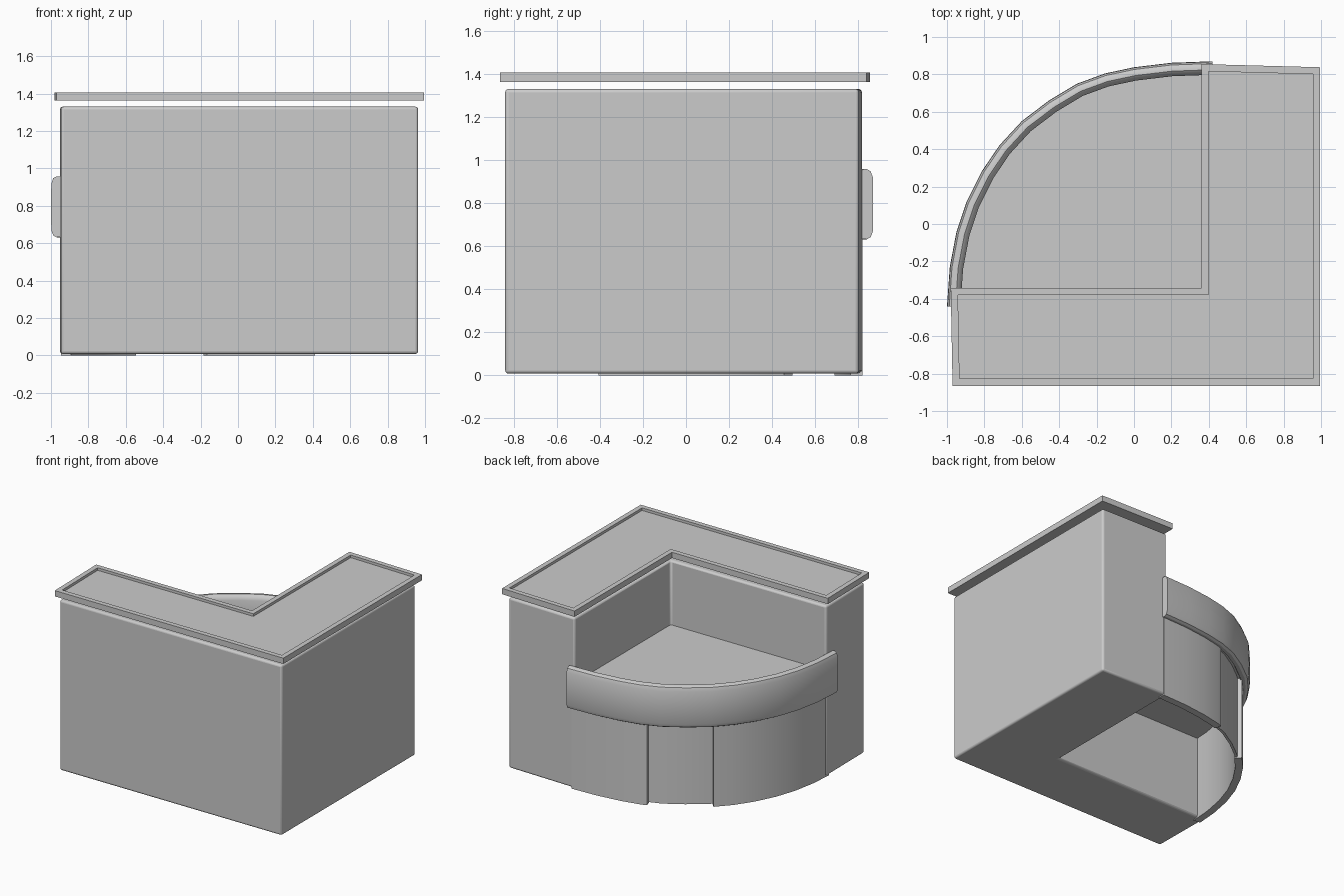
import bpy, bmesh
from mathutils import Vector

if "Cube" in bpy.data.objects:
    bpy.data.objects.remove(bpy.data.objects["Cube"])

# Outer edge of the curved rail, seen from above
ARC = [Vector(p) for p in [(-1.0, -.44), (-.985, -.23), (-.95, -.045), (-.895, .12),
       (-.815, .28), (-.72, .42), (-.60, .55), (-.455, .66), (-.305, .75),
       (-.155, .805), (0, .838), (.2, .862), (.42, .87)]]


def arc_point(t, inset):
    """Point on the arc at parameter t (0..12), moved inwards."""
    def base(u):
        i = min(max(int(u), 0), len(ARC) - 2)
        return ARC[i].lerp(ARC[i + 1], u - i)
    d = (base(min(t + .5, 12)) - base(max(t - .5, 0))).normalized()
    return base(t) + Vector((d.y, -d.x)) * inset


def finish(name, bm, angle=0.6):
    bmesh.ops.recalc_face_normals(bm, faces=bm.faces)
    me = bpy.data.meshes.new(name)
    bm.to_mesh(me)
    bm.free()
    ob = bpy.data.objects.new(name, me)
    bpy.context.collection.objects.link(ob)
    bpy.ops.object.select_all(action='DESELECT')
    bpy.context.view_layer.objects.active = ob
    ob.select_set(True)
    bpy.ops.object.shade_smooth_by_angle(angle=angle)
    return ob


def prism(outline, z0, z1):
    bm = bmesh.new()
    face = bm.faces.new([bm.verts.new((x, y, z0)) for x, y in outline])
    ext = bmesh.ops.extrude_face_region(bm, geom=[face])
    verts = [v for v in ext['geom'] if isinstance(v, bmesh.types.BMVert)]
    bmesh.ops.translate(bm, verts=verts, vec=(0, 0, z1 - z0))
    bm.normal_update()
    bmesh.ops.recalc_face_normals(bm, faces=bm.faces)
    return bm


def sweep(name, profile, t0, t1):
    """Sweep a closed (inset, z) profile along part of the arc."""
    ts = [t0] + [i for i in range(13) if t0 + .05 < i < t1 - .05] + [t1]
    bm = bmesh.new()
    rings = [[bm.verts.new((*arc_point(t, o), z)) for o, z in profile] for t in ts]
    n = len(profile)
    for a, b in zip(rings, rings[1:]):
        for i in range(n):
            j = (i + 1) % n
            bm.faces.new((a[i], a[j], b[j], b[i]))
    bm.faces.new(rings[0])
    bm.faces.new(rings[-1])
    return finish(name, bm)


# L-shaped counter body with softened edges
body = finish("counter_body", prism([(-.947, -.84), (.963, -.84), (.963, .803),
              (.385, .818), (.385, -.362), (-.952, -.362)], .008, 1.33))
bev = body.modifiers.new("soft_edges", 'BEVEL')
bev.width, bev.segments = .015, 3

# Counter top with a sunken panel inside a raised rim
bm = prism([(-.97, -.865), (.995, -.865), (.995, .838), (.36, .855),
            (.36, -.342), (-.98, -.342)], 1.362, 1.407)
top = max(bm.faces, key=lambda f: f.calc_center_median().z)
bmesh.ops.inset_region(bm, faces=[top], thickness=.038, use_even_offset=True)
ext = bmesh.ops.extrude_face_region(bm, geom=[top])
bmesh.ops.translate(bm, vec=(0, 0, -.02),
                    verts=[v for v in ext['geom'] if isinstance(v, bmesh.types.BMVert)])
if top.is_valid:
    bm.faces.remove(top)
finish("counter_top", bm)

# Quarter-round desk filling the inner corner
desk = [arc_point(i, .055) for i in range(1, 12)]
desk = [(-.945, -.375)] + [tuple(p) for p in desk] + [(.395, .80), (.395, -.375)]
finish("desk_surface", prism(desk, .65, .83))

# Curved rail with rounded edges
rail = [(.03, .632), (.012, .642), (.002, .668), (0, .80), (.002, .92), (.012, .948),
        (.03, .958), (.045, .958), (.062, .945), (.072, .92), (.072, .66), (.06, .635)]
sweep("curved_rail", rail, 0, 12)


# Curved front panels with a recessed door between them
def slab(o0, o1, z0, z1):
    return [(o0, z0), (o0, z1), (o1, z1), (o1, z0)]


sweep("left_front_panel", slab(.05, .105, 0, .68), 0.2, 5.85)
sweep("right_front_panel", slab(.05, .105, 0, .68), 8.7, 11.95)
sweep("front_door", slab(.083, .102, .01, .68), 5.7, 8.85)
